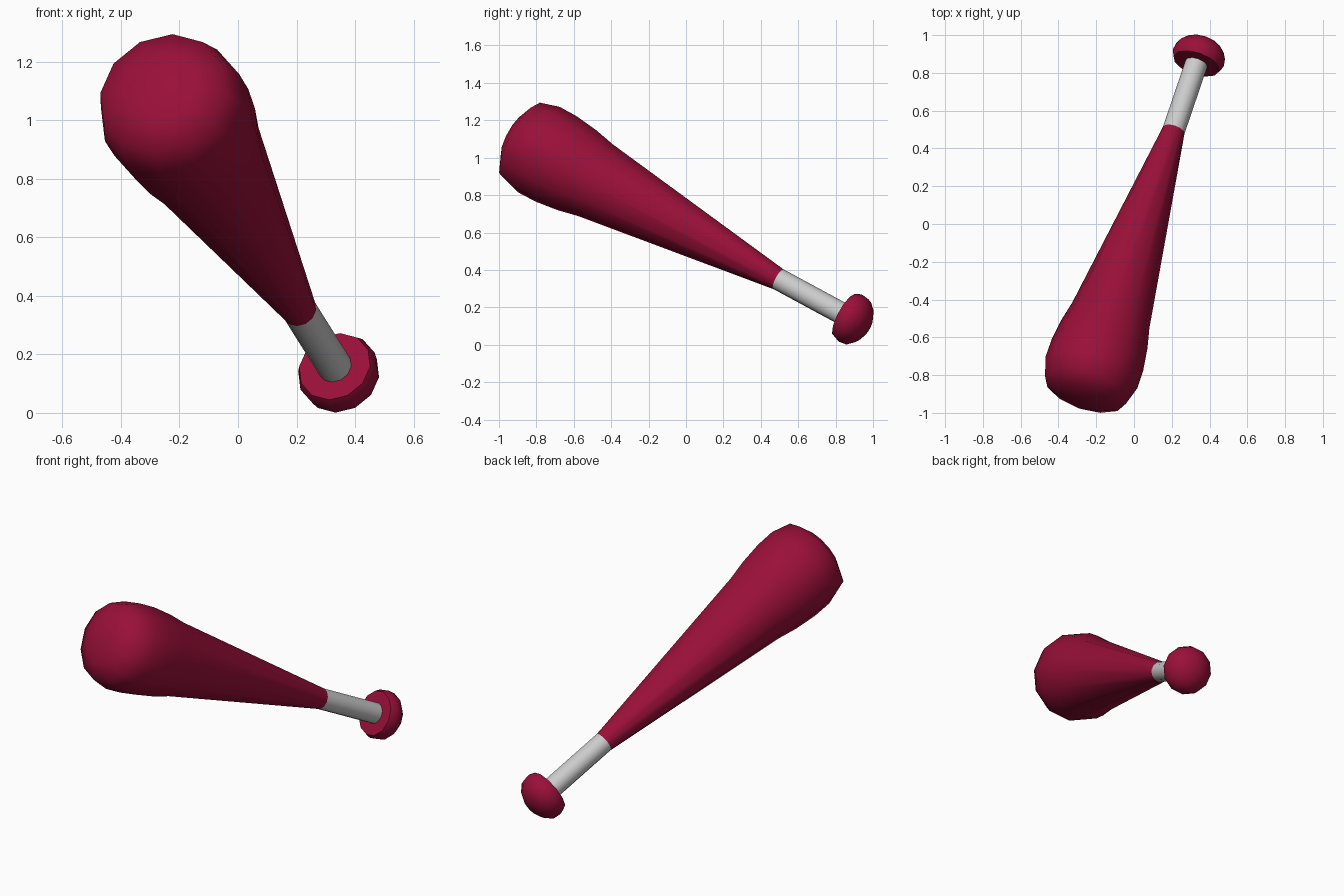
import bpy, bmesh, math
from mathutils import Vector

if "Cube" in bpy.data.objects:
    bpy.data.objects.remove(bpy.data.objects["Cube"])

SIDES = 12
ORIGIN = Vector((0.21, 0.495, 0.35))                  # where grip meets barrel
AXIS = Vector((-0.2863, -0.8428, 0.4559)).normalized()  # towards the fat end
UP = (Vector((0, 0, 1)) - AXIS * AXIS.z).normalized()
SIDE = AXIS.cross(UP)

crimson = bpy.data.materials.new("crimson")
crimson.diffuse_color = (0.32, 0.005, 0.04, 1)
crimson.use_nodes = True
crimson.node_tree.nodes["Principled BSDF"].inputs["Base Color"].default_value = crimson.diffuse_color


def turned(name, profile, material=None):
    """Revolve (distance, radius) pairs around the tilted axis."""
    bm = bmesh.new()
    rings = []
    for s, r in profile:
        c = ORIGIN + AXIS * s
        if r == 0:
            rings.append([bm.verts.new(c)] * SIDES)
            continue
        angles = [math.tau * i / SIDES for i in range(SIDES)]
        rings.append([bm.verts.new(c + (UP * math.cos(a) + SIDE * math.sin(a)) * r)
                      for a in angles])
    for lo, hi in zip(rings, rings[1:]):
        for i in range(SIDES):
            j = (i + 1) % SIDES
            bm.faces.new(list(dict.fromkeys((lo[i], lo[j], hi[j], hi[i]))))
    bmesh.ops.recalc_face_normals(bm, faces=bm.faces)
    mesh = bpy.data.meshes.new(name)
    bm.to_mesh(mesh)
    bm.free()
    ob = bpy.data.objects.new(name, mesh)
    bpy.context.collection.objects.link(ob)
    if material:
        mesh.materials.append(material)
    bpy.ops.object.select_all(action='DESELECT')
    ob.select_set(True)
    bpy.context.view_layer.objects.active = ob
    bpy.ops.object.shade_smooth_by_angle(angle=math.radians(60))
    return ob


# Tapered barrel with a softly domed end
turned("barrel", [(0, 0), (0, 0.06), (1.16, 0.215), (1.28, 0.24), (1.41, 0.256),
                  (1.52, 0.257), (1.63, 0.226), (1.68, 0.13), (1.695, 0)], crimson)

# Plain grey grip
turned("grip", [(0.01, 0), (0.01, 0.06), (-0.44, 0.06), (-0.44, 0)])

# Rounded end knob with a flat inner face
turned("knob", [(-0.42, 0), (-0.42, 0.128), (-0.455, 0.142), (-0.50, 0.136),
                (-0.54, 0.1), (-0.563, 0.055), (-0.57, 0)], crimson)
